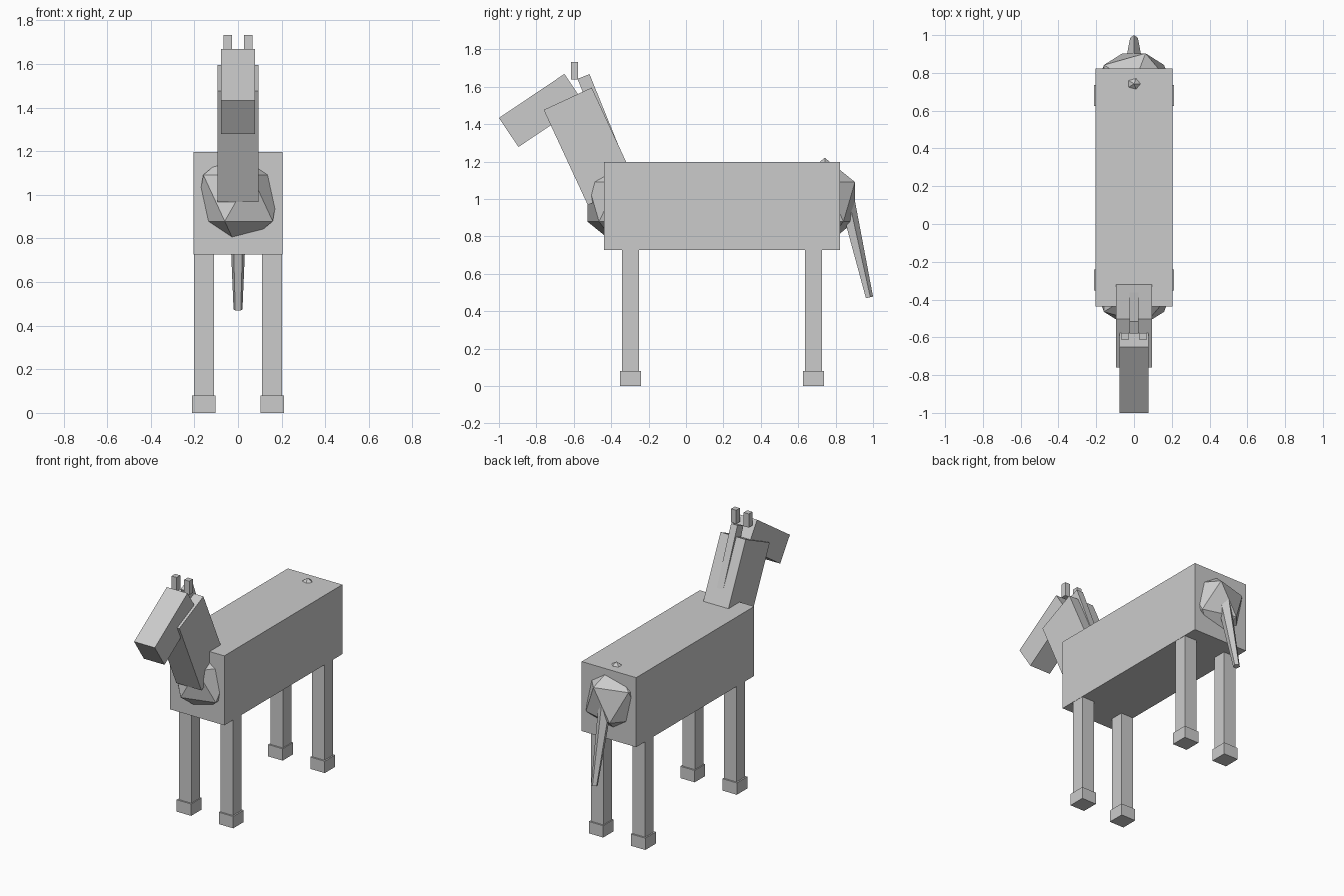
import bpy
from math import cos, sin

if "Cube" in bpy.data.objects:
    bpy.data.objects.remove(bpy.data.objects["Cube"])

grey = bpy.data.materials.new("plain grey")
grey.diffuse_color = (0.6, 0.6, 0.6, 1)
grey.use_nodes = True
grey.node_tree.nodes["Principled BSDF"].inputs["Base Color"].default_value = grey.diffuse_color


def finish(name, scale=(1, 1, 1)):
    """Name, scale and colour the primitive just added."""
    ob = bpy.context.object
    ob.name = ob.data.name = name
    ob.scale = scale
    bpy.ops.object.transform_apply(location=False, rotation=False, scale=True)
    ob.data.materials.append(grey)
    return ob


def box(name, centre, size, tilt=0):
    bpy.ops.mesh.primitive_cube_add(size=1, location=centre, rotation=(tilt, 0, 0))
    return finish(name, size)


def ball(name, centre, radii):
    bpy.ops.mesh.primitive_ico_sphere_add(subdivisions=1, radius=1, location=centre)
    return finish(name, radii)


# Body with faceted chest and rump
box("body", (0, 0.193, 0.962), (0.408, 1.262, 0.47))
ball("chest", (0, -0.365, 0.985), (0.22, 0.19, 0.238))
ball("rump", (0, 0.742, 0.985), (0.22, 0.19, 0.235))

# Legs and hooves
for end, y in (("front", -0.297), ("back", 0.681)):
    for side, x in (("left", 0.156), ("right", -0.156)):
        box(f"{end}_{side}_leg", (x, y, 0.39), (0.092, 0.091, 0.70))
        box(f"{end}_{side}_hoof", (x * 1.01, y, 0.04), (0.108, 0.112, 0.08))

# Neck, mane and head
box("neck", (0, -0.5145, 1.281), (0.188, 0.283, 0.561), 0.434)
box("mane", (0, -0.454, 1.423), (0.048, 0.069, 0.50), 0.386)
box("head", (0, -0.773, 1.473), (0.155, 0.4216, 0.187), 0.592)

# Ears
for side, x in (("left", 0.047), ("right", -0.047)):
    box(f"{side}_ear", (x, -0.596, 1.686), (0.038, 0.038, 0.093))

# Five-sided tail, thinner at the tip
tilt, length = 0.23, 0.52
bpy.ops.mesh.primitive_cone_add(
    vertices=5, radius1=0.0215, radius2=0.044, depth=length,
    location=(0, 0.979 - sin(tilt) * length / 2, 0.473 + cos(tilt) * length / 2),
    rotation=(tilt, 0, 0))
finish("tail")
